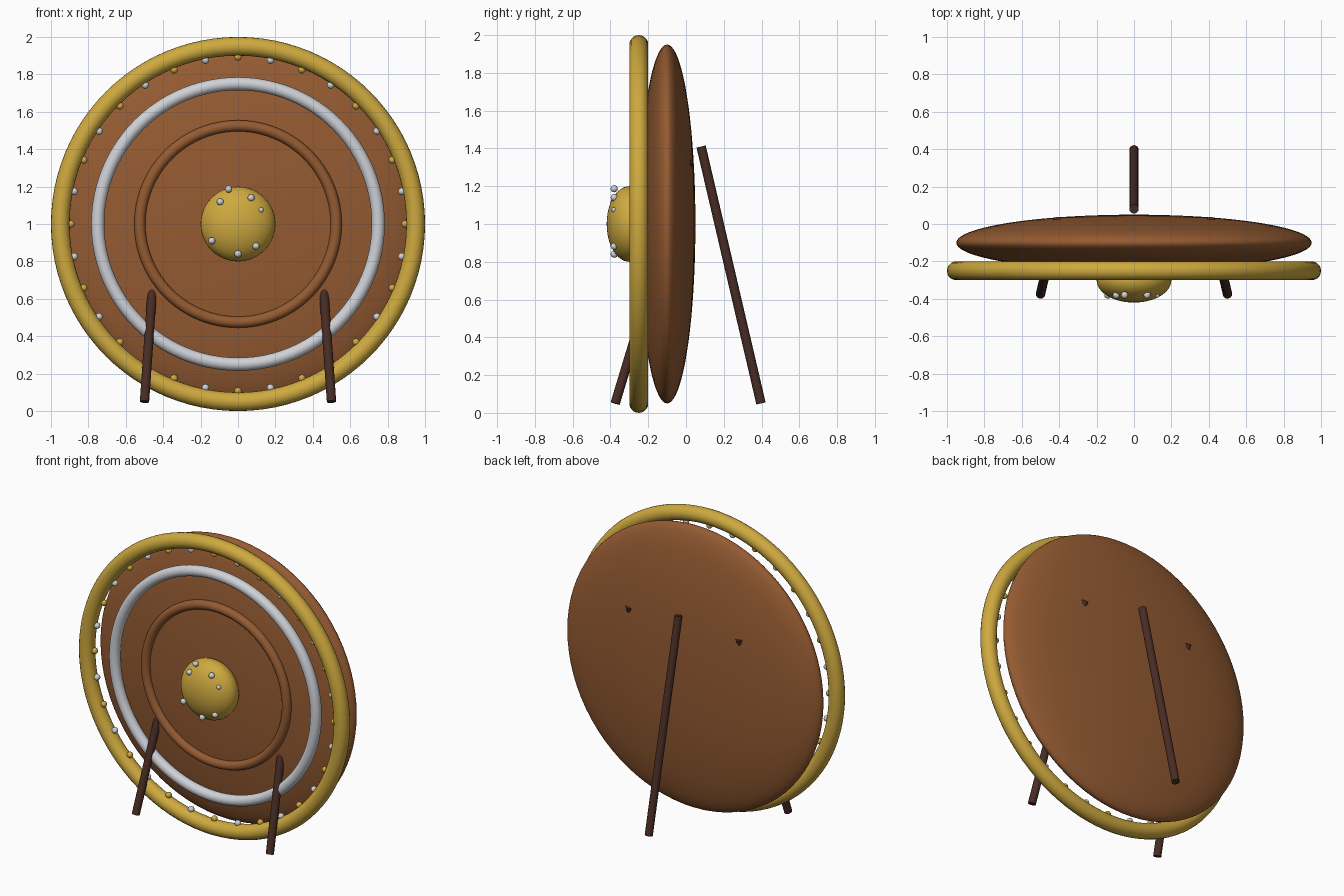
import bpy, math
from mathutils import Vector

if "Cube" in bpy.data.objects:
    bpy.data.objects.remove(bpy.data.objects["Cube"])


def material(name, rgb):
    m = bpy.data.materials.new(name)
    m.diffuse_color = (*rgb, 1)
    m.use_nodes = True
    m.node_tree.nodes["Principled BSDF"].inputs["Base Color"].default_value = m.diffuse_color
    return m


GOLD = material("gold", (0.62, 0.40, 0.05))
SILVER = material("silver", (0.62, 0.64, 0.68))
BROWN = material("brown_wood", (0.30, 0.105, 0.032))
DARK = material("dark_wood", (0.065, 0.025, 0.018))
CZ = 1.0  # height of the shield centre


def finish(name, mat):
    o = bpy.context.object
    o.name = name
    o.data.materials.append(mat)
    bpy.ops.object.shade_smooth_by_angle(angle=math.radians(40))
    return o


def ring(name, major, minor, y, mat):
    bpy.ops.mesh.primitive_torus_add(
        location=(0, y, CZ), rotation=(math.pi / 2, 0, 0), major_radius=major,
        minor_radius=minor, major_segments=96, minor_segments=20)
    return finish(name, mat)


def ball(name, loc, size, mat, seg=16):
    # Poles point along y so flattened balls read as turned discs
    bpy.ops.mesh.primitive_uv_sphere_add(
        segments=seg, ring_count=seg // 2, radius=1, location=loc,
        rotation=(math.pi / 2, 0, 0))
    bpy.context.object.scale = (size[0], size[2], size[1])
    return finish(name, mat)


def pole(name, a, b, radius, mat):
    a, b = Vector(a), Vector(b)
    d = b - a
    bpy.ops.mesh.primitive_cylinder_add(
        vertices=20, radius=radius, depth=d.length, location=(a + b) / 2,
        rotation=d.to_track_quat('Z', 'Y').to_euler())
    return finish(name, mat)


# Shield body and raised rings
ball("shield_body", (0, -0.10, CZ), (0.95, 0.15, 0.95), BROWN, 80)
ring("outer_rim", 0.95, 0.05, -0.25, GOLD)
ring("silver_band", 0.75, 0.035, -0.24, SILVER)
ring("inner_band", 0.525, 0.03, -0.23, BROWN)

# Central boss with its studs
ball("boss", (0, -0.30, CZ), (0.2, 0.12, 0.2), GOLD, 48)
for x, z in [(-0.05, 0.187), (-0.095, 0.118), (0.07, 0.14), (0.123, 0.075),
             (-0.14, -0.09), (0.096, -0.118), (0, -0.16)]:
    r = 0.014 if x > 0.12 else 0.019
    ball("boss_stud", (x, -0.38, CZ + z), (r, r, r), SILVER)

# Rim studs, alternating gold and silver
for i in range(32):
    a = i * math.tau / 32
    ball("rim_stud", (0.893 * math.sin(a), -0.25, CZ + 0.893 * math.cos(a)),
         (0.02, 0.02, 0.02), SILVER if i % 2 else GOLD)

# Stand: two front legs through the body and one back leg
for s in (-1, 1):
    pole("front_leg", (s * 0.5, -0.375, 0.05), (s * 0.41, 0.014, 1.34), 0.025, DARK)
pole("back_leg", (0, 0.397, 0.05), (0, 0.08, 1.41), 0.025, DARK)
